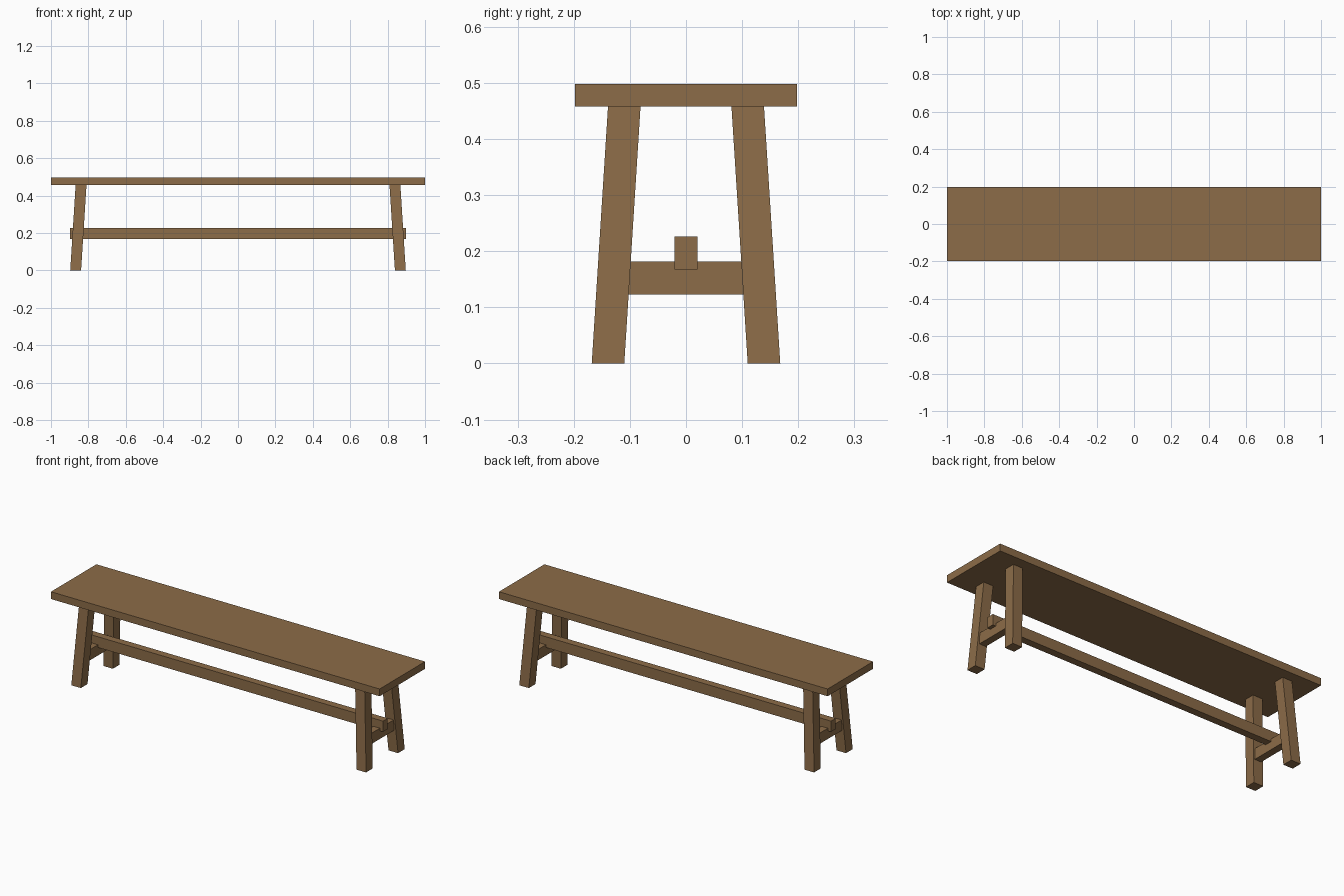
import bpy

if "Cube" in bpy.data.objects:
    bpy.data.objects.remove(bpy.data.objects["Cube"])

wood = bpy.data.materials.new("brown wood")
wood.diffuse_color = (0.262, 0.15, 0.065, 1.0)
wood.use_nodes = True
wood.node_tree.nodes["Principled BSDF"].inputs["Base Color"].default_value = wood.diffuse_color


def beam(name, bottom, top, size_x, size_y):
    """Box with level ends, sheared from the bottom centre to the top centre."""
    verts = [(c[0] + sx * size_x / 2, c[1] + sy * size_y / 2, c[2])
             for c in (bottom, top)
             for sx, sy in ((-1, -1), (1, -1), (1, 1), (-1, 1))]
    faces = [(3, 2, 1, 0), (4, 5, 6, 7)]
    faces += [(i, (i + 1) % 4, (i + 1) % 4 + 4, i + 4) for i in range(4)]
    mesh = bpy.data.meshes.new(name)
    mesh.from_pydata(verts, [], faces)
    mesh.materials.append(wood)
    obj = bpy.data.objects.new(name, mesh)
    bpy.context.collection.objects.link(obj)
    return obj


# Seat plank
beam("seat", (0, 0, 0.458), (0, 0, 0.498), 2.0, 0.395)

# Four splayed legs and a cross rail at each end
for side, sx in (("left", -1), ("right", 1)):
    for end, sy in (("front", -1), ("back", 1)):
        beam(f"{end}_{side}_leg", (sx * 0.868, sy * 0.139, 0),
             (sx * 0.839, sy * 0.110, 0.458), 0.058, 0.058)
    beam(f"{side}_cross_rail", (sx * 0.858, 0, 0.123),
         (sx * 0.858, 0, 0.182), 0.04, 0.22)

# Long stretcher resting on the cross rails
beam("long_stretcher", (0, 0, 0.167), (0, 0, 0.226), 1.794, 0.041)
